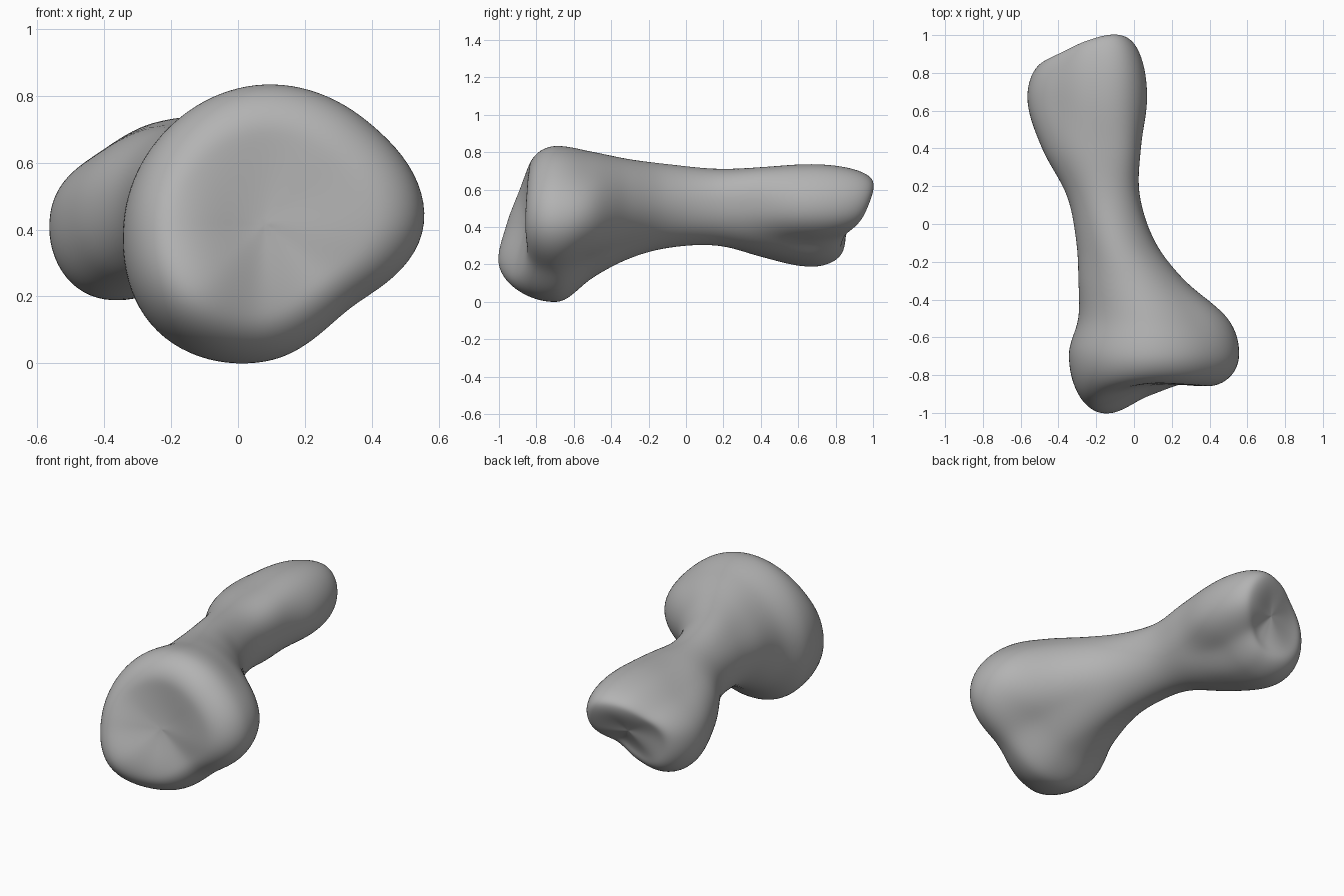
import bpy
import bmesh
import math

default = bpy.data.objects.get("Cube")
if default:
    bpy.data.objects.remove(default, do_unlink=True)

SIDES = 96
STEPS = 10
CAP_STEPS = 16
RIM = 0.65  # where the end lobes crest, as a share of the section radius

# Shaft sections, front to back: y, centre x, centre z,
# then radii every eighth of a turn from +x towards +z
SECTIONS = [
    (-.69, .08, .42, (.48, .435, .418, .408, .425, .458, .416, .36)),
    (-.5, .05, .45, (.45, .375, .355, .335, .345, .36, .315, .3)),
    (-.3, -.03, .49, (.3, .285, .275, .255, .265, .26, .255, .245)),
    (-.1, -.1, .51, (.215, .22, .23, .205, .205, .21, .22, .21)),
    (.15, -.155, .51, (.185, .205, .205, .195, .2, .21, .205, .19)),
    (.4, -.2, .49, (.23, .27, .228, .235, .285, .3, .23, .205)),
    (.67, -.24, .47, (.305, .325, .255, .237, .32, .345, .255, .207)),
]
# Crest of each end in the same directions, then the height of the middle
FRONT_RIM, FRONT_DISH = (-.86, -.85, -.845, -.885, -.96, -1.005, -.91, -.85), -.855
BACK_RIM, BACK_DISH = (.955, 1.005, .975, .925, .87, .85, .83, .86), .9


def hermite(a, b, slope_a, slope_b, t):
    s = 1 - t
    return (a * (1 + 2 * t) * s * s + b * t * t * (3 - 2 * t)
            + slope_a * t * s * s - slope_b * t * t * s)


def around(values):
    """Smooth closed curve through values spaced evenly round the ring."""
    n = len(values)
    out = []
    for k in range(SIDES):
        u = k * n / SIDES
        i = int(u)
        p, a, b, q = (values[(i + d) % n] for d in (-1, 0, 1, 2))
        out.append(hermite(a, b, (b - p) / 2, (q - a) / 2, u - i))
    return out


def ring(centre, radii, ys, share=1.0):
    points = []
    for k in range(SIDES):
        angle = math.tau * k / SIDES
        r = radii[k] * share
        points.append((centre[0] + r * math.cos(angle), ys[k],
                       centre[1] + r * math.sin(angle)))
    return points


def shaft_rings(rows):
    """Rings along the shaft, level where they meet the two ends."""
    last = len(rows) - 1

    def slope(i, c):
        if i in (0, last):
            return 0.0
        return (rows[i + 1][c] - rows[i - 1][c]) / (rows[i + 1][0] - rows[i - 1][0])

    rings = []
    for i in range(last):
        a, b = rows[i], rows[i + 1]
        span = b[0] - a[0]
        for step in range(STEPS):
            t = step / STEPS
            vals = [hermite(a[c], b[c], slope(i, c) * span, slope(i + 1, c) * span, t)
                    for c in range(1, len(a))]
            rings.append(ring(vals[:2], vals[2:], [a[0] + span * t] * SIDES))
    end = rows[last]
    rings.append(ring(end[1:3], end[3:], [end[0]] * SIDES))
    return rings


def cap_rings(row, rim, dish):
    """Rounded shoulder up to the crest, then a soft saddle to the middle."""
    rim = around(rim)
    rings = []
    for step in range(1, CAP_STEPS + 1):
        angle = math.pi / 2 * step / CAP_STEPS
        share = RIM + (1 - RIM) * math.cos(angle)
        ys = [row[0] + (y - row[0]) * math.sin(angle) for y in rim]
        rings.append(ring(row[1:3], row[3:], ys, share))
    # The tilt of the crest fades evenly, so the middle stays free of a pinch
    angles = [math.tau * k / SIDES for k in range(SIDES)]
    tilt_x = 2 / SIDES * sum(y * math.cos(a) for y, a in zip(rim, angles))
    tilt_z = 2 / SIDES * sum(y * math.sin(a) for y, a in zip(rim, angles))
    tilt = [tilt_x * math.cos(a) + tilt_z * math.sin(a) for a in angles]
    for step in range(1, CAP_STEPS):
        s = 1 - step / CAP_STEPS
        even = s + s * s - s ** 3
        curved = s * s * (3 - 2 * s)
        ys = [dish + lean * even + (y - lean - dish) * curved
              for y, lean in zip(rim, tilt)]
        rings.append(ring(row[1:3], row[3:], ys, RIM * s))
    return rings


# Bone: front end, shaft and back end as one skin
rows = [[y, x, z] + around(radii) for y, x, z, radii in SECTIONS]
front = cap_rings(rows[0], FRONT_RIM, FRONT_DISH)
back = cap_rings(rows[-1], BACK_RIM, BACK_DISH)
rings = front[::-1] + shaft_rings(rows) + back

bm = bmesh.new()
loops = [[bm.verts.new(p) for p in points] for points in rings]
for low, high in zip(loops, loops[1:]):
    for k in range(SIDES):
        n = (k + 1) % SIDES
        bm.faces.new((low[k], low[n], high[n], high[k]))
for loop, row, dish in ((loops[0], rows[0], FRONT_DISH), (loops[-1], rows[-1], BACK_DISH)):
    tip = bm.verts.new((row[1], dish, row[2]))
    for k in range(SIDES):
        bm.faces.new((loop[k], loop[(k + 1) % SIDES], tip))

# Soften the skin and rest it on the ground
for _ in range(6):
    bmesh.ops.smooth_vert(bm, verts=bm.verts, factor=0.5,
                          use_axis_x=True, use_axis_y=True, use_axis_z=True)
floor = min(v.co.z for v in bm.verts)
for v in bm.verts:
    v.co.z -= floor
bmesh.ops.recalc_face_normals(bm, faces=bm.faces)
for face in bm.faces:
    face.smooth = True

mesh = bpy.data.meshes.new("bone")
bm.to_mesh(mesh)
bm.free()
bone = bpy.data.objects.new("bone", mesh)
bpy.context.collection.objects.link(bone)

# Colour
grey = bpy.data.materials.new("plain grey")
grey.use_nodes = True
colour = (0.45, 0.45, 0.45, 1)
grey.diffuse_color = colour
grey.node_tree.nodes["Principled BSDF"].inputs["Base Color"].default_value = colour
mesh.materials.append(grey)
